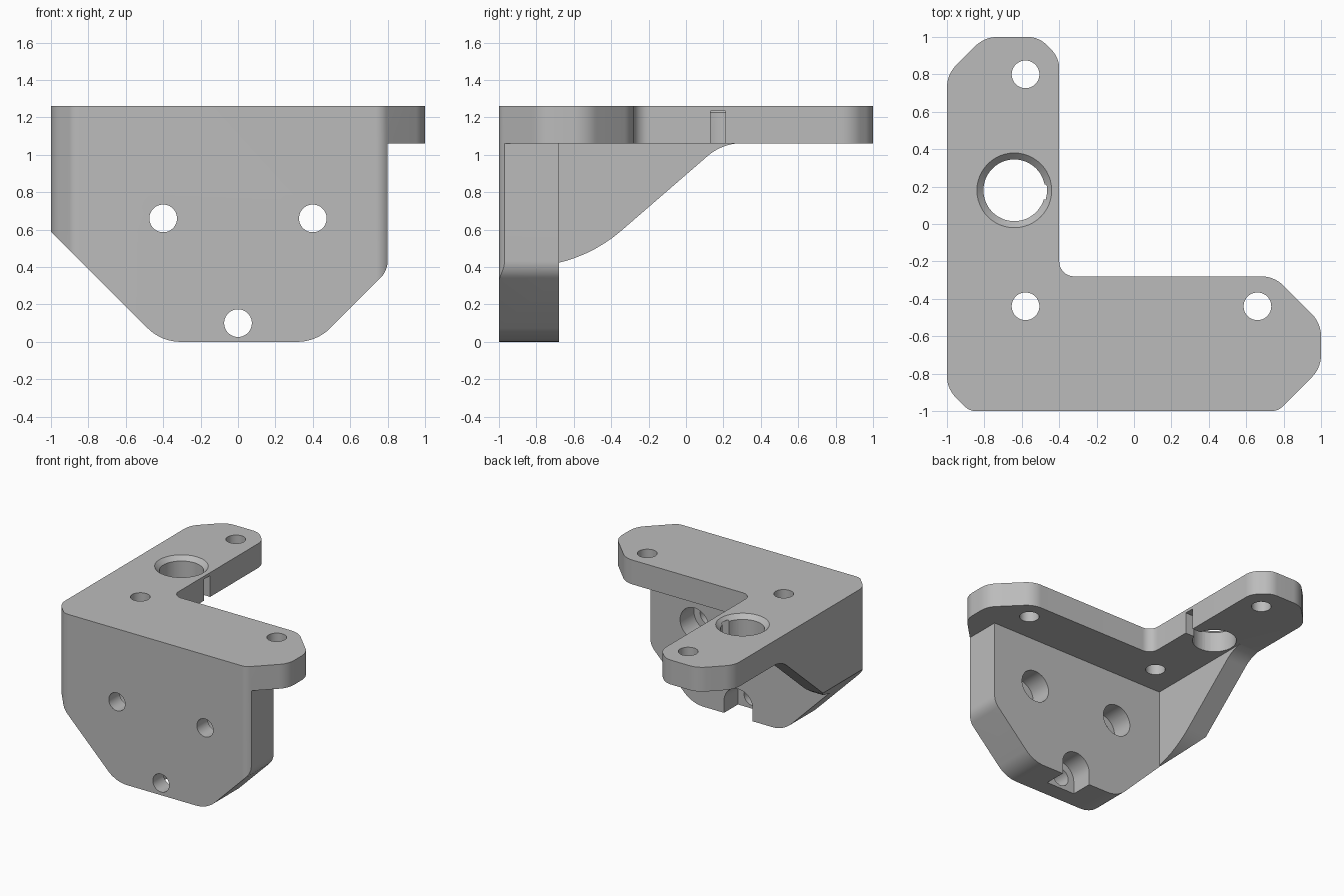
import bpy, bmesh, math
from mathutils import Vector, Matrix

if "Cube" in bpy.data.objects:
    bpy.data.objects.remove(bpy.data.objects["Cube"], do_unlink=True)

grey = bpy.data.materials.new("plain grey")
grey.use_nodes = True
grey.diffuse_color = (0.5, 0.5, 0.5, 1)
grey.node_tree.nodes["Principled BSDF"].inputs["Base Color"].default_value = (0.5, 0.5, 0.5, 1)


def rounded(corners, steps=10):
    """Turn (u, v, radius) corners into an outline with filleted corners."""
    out = []
    for i, (u, v, r) in enumerate(corners):
        p = Vector((u, v))
        if r == 0:
            out.append(p)
            continue
        a = (Vector(corners[i - 1][:2]) - p).normalized()
        b = (Vector(corners[(i + 1) % len(corners)][:2]) - p).normalized()
        half = a.angle(b) / 2
        t = r / math.tan(half)
        centre = p + (a + b).normalized() * (r / math.sin(half))
        start, end = p + a * t - centre, p + b * t - centre
        sweep = start.angle(end)
        for k in range(steps + 1):
            f = k / steps
            w = (math.sin((1 - f) * sweep) * start + math.sin(f * sweep) * end) / math.sin(sweep)
            out.append(centre + w)
    return out


def finish(name, bm):
    bmesh.ops.recalc_face_normals(bm, faces=bm.faces)
    mesh = bpy.data.meshes.new(name)
    bm.to_mesh(mesh)
    bm.free()
    mesh.materials.append(grey)
    ob = bpy.data.objects.new(name, mesh)
    bpy.context.collection.objects.link(ob)
    return ob


def prism(name, corners, axis, lo, hi):
    """Extrude an outline along an axis from lo to hi."""
    place = {"x": lambda p, d: (d, p.x, p.y),
             "y": lambda p, d: (p.x, d, p.y),
             "z": lambda p, d: (p.x, p.y, d)}[axis]
    outline = rounded(corners)
    bm = bmesh.new()
    face = bm.faces.new([bm.verts.new(place(p, lo)) for p in outline])
    moved = bmesh.ops.extrude_face_region(bm, geom=[face])["geom"]
    shift = Vector(place(Vector((0, 0)), hi - lo))
    bmesh.ops.translate(bm, vec=shift, verts=[g for g in moved if isinstance(g, bmesh.types.BMVert)])
    return finish(name, bm)


def box(name, lo, hi):
    (x0, y0, z0), (x1, y1, z1) = lo, hi
    return prism(name, [(x0, y0, 0), (x1, y0, 0), (x1, y1, 0), (x0, y1, 0)], "z", z0, z1)


def round_cutter(name, centre, r_low, r_high, depth, along_y=False):
    bm = bmesh.new()
    turn = Matrix.Rotation(math.pi / 2, 4, "X") if along_y else Matrix()
    bmesh.ops.create_cone(bm, cap_ends=True, segments=48, radius1=r_low, radius2=r_high,
                          depth=depth, matrix=Matrix.Translation(centre) @ turn)
    return finish(name, bm)


def combine(target, other, operation):
    mod = target.modifiers.new("join", "BOOLEAN")
    mod.operation, mod.solver, mod.object = operation, "EXACT", other
    bpy.context.view_layer.objects.active = target
    bpy.ops.object.modifier_apply(modifier=mod.name)
    bpy.data.objects.remove(other, do_unlink=True)


# Front wall and side rib, both trimmed by the wall's front silhouette
bracket = box("corner_bracket", (-1.1, -1.1, -0.1), (1.1, -0.68, 1.16))
rib = prism("side_rib", [(-0.95, 0.4, 0), (-0.57, 0.4, 0.8), (0.195, 1.062, 0.28),
                         (0.4, 1.062, 0), (0.4, 1.16, 0), (-0.95, 1.16, 0)], "x", -1.15, -0.82)
combine(bracket, rib, "UNION")
silhouette = prism("wall_silhouette", [(-1.2, 1.14, 0), (-1.2, 0.79, 0), (-0.41, 0, 0.25), (0.42, 0, 0.25),
                                       (0.8, 0.38, 0.13), (0.8, 1.14, 0)], "y", -1.3, 1.3)
combine(bracket, silhouette, "INTERSECT")

# Top plate, then the L-shaped plan trims everything
combine(bracket, box("top_plate", (-1.2, -1.2, 1.06), (1.2, 1.2, 1.26)), "UNION")
plan = prism("plan_outline", [(-1, -0.88, 0.16), (-0.88, -1, 0.08), (0.77, -1, 0.08), (1, -0.77, 0.17),
                              (1, -0.53, 0.17), (0.75, -0.28, 0.17), (-0.4, -0.28, 0.08),
                              (-0.4, 0.89, 0.14), (-0.51, 1, 0.14), (-0.8, 1, 0.17), (-1, 0.8, 0.17)],
             "z", -0.5, 1.5)
combine(bracket, plan, "INTERSECT")

# Plate screw holes
for x, y in ((-0.58, 0.8), (-0.58, -0.44), (0.66, -0.44)):
    combine(bracket, round_cutter("plate_hole", (x, y, 1.16), 0.074, 0.074, 0.5), "DIFFERENCE")

# Large bore with a chamfered rim and a key slot out to the side
bore = (-0.64, 0.18)
combine(bracket, round_cutter("bore", (*bore, 1.16), 0.165, 0.165, 0.5), "DIFFERENCE")
combine(bracket, round_cutter("bore_rim", (*bore, 1.23), 0.1, 0.24, 0.14), "DIFFERENCE")
combine(bracket, box("key_slot", (-0.6, 0.13, 0.95), (-0.3, 0.21, 1.235)), "DIFFERENCE")

# Wall screw holes, counterbored from behind
for x, z in ((-0.4, 0.66), (0.4, 0.66), (0, 0.1)):
    combine(bracket, round_cutter("wall_hole", (x, -0.85, z), 0.074, 0.074, 0.6, True), "DIFFERENCE")
    if x:
        pocket = round_cutter("counterbore", (x, -0.68, z), 0.13, 0.13, 0.36, True)
    else:
        # The lowest pocket opens through the bottom edge
        pocket = prism("open_pocket", [(-0.13, -0.2, 0), (0.13, -0.2, 0),
                                       (0.13, 0.23, 0.129), (-0.13, 0.23, 0.129)], "y", -0.86, -0.5)
    combine(bracket, pocket, "DIFFERENCE")

bpy.ops.object.select_all(action="DESELECT")
bracket.select_set(True)
bpy.context.view_layer.objects.active = bracket
bpy.ops.object.shade_smooth_by_angle(angle=math.radians(25))
